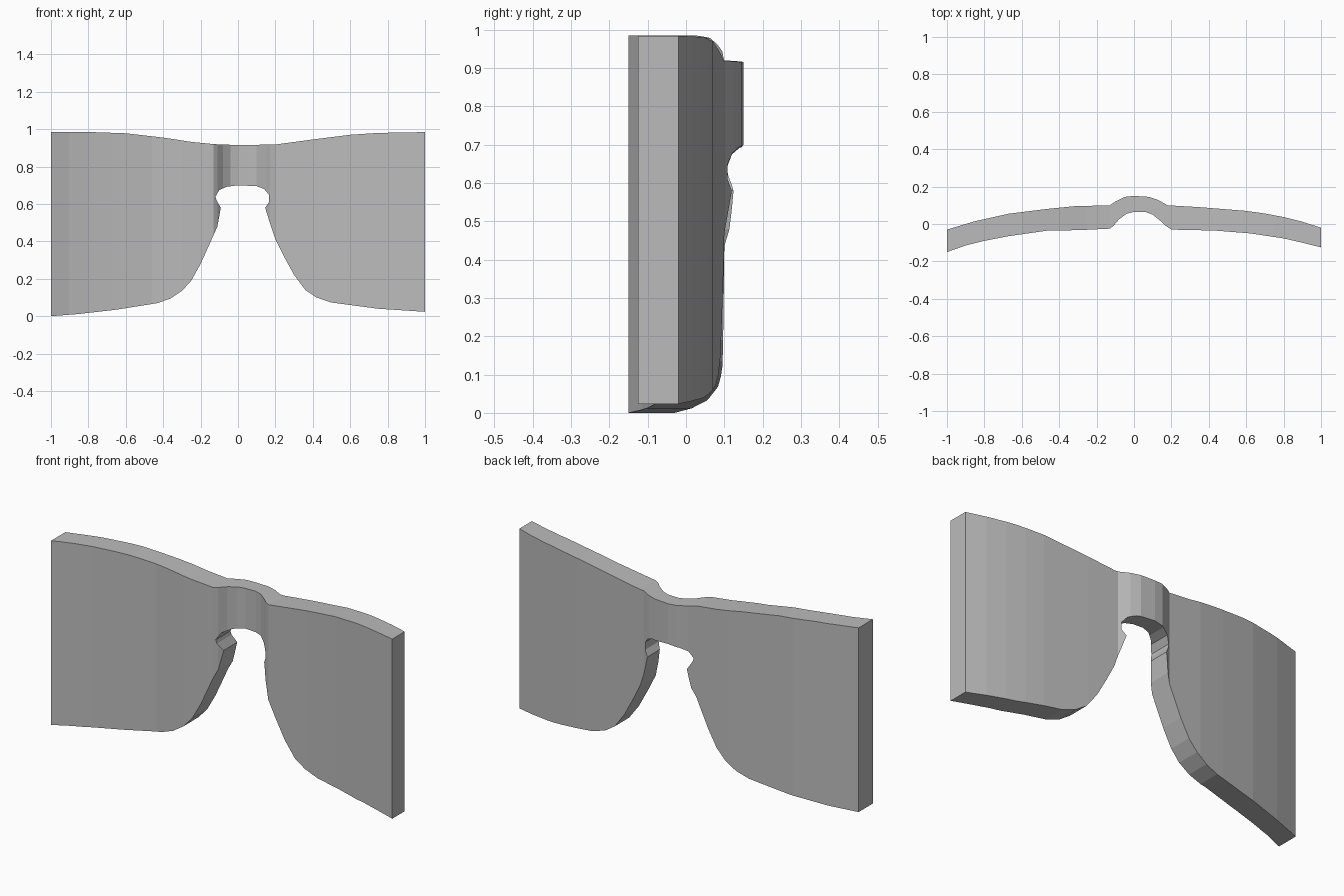
import bpy
import bmesh
from mathutils import Vector

cube = bpy.data.objects.get("Cube")
if cube:
    bpy.data.objects.remove(cube, do_unlink=True)

grey = bpy.data.materials.new("plain grey")
grey.use_nodes = True
colour = (0.5, 0.5, 0.5, 1)
grey.diffuse_color = colour
grey.node_tree.nodes["Principled BSDF"].inputs["Base Color"].default_value = colour


def extruded_profile(name, points, direction):
    """Make a closed solid by sweeping a flat outline along a direction."""
    bm = bmesh.new()
    face = bm.faces.new([bm.verts.new(p) for p in points])
    swept = bmesh.ops.extrude_face_region(bm, geom=[face])
    moved = [v for v in swept["geom"] if isinstance(v, bmesh.types.BMVert)]
    bmesh.ops.translate(bm, verts=moved, vec=Vector(direction))
    bmesh.ops.recalc_face_normals(bm, faces=bm.faces)
    mesh = bpy.data.meshes.new(name)
    bm.to_mesh(mesh)
    bm.free()
    obj = bpy.data.objects.new(name, mesh)
    bpy.context.collection.objects.link(obj)
    mesh.materials.append(grey)
    return obj


# Curved plate seen from above, with the bridge bulging backwards
front_curve = [(-1, -.15), (-.9, -.115), (-.8, -.09), (-.67, -.065), (-.46, -.035),
               (-.3, -.033), (-.13, -.025), (-.11, -.01), (-.08, .025), (-.04, .055),
               (0, .065), (.06, .065), (.1, .05), (.15, .01), (.17, -.01), (.2, -.03),
               (.43, -.035), (.62, -.05), (.8, -.077), (.9, -.1), (1, -.125)]
back_curve = [(1, -.02), (.9, .012), (.8, .037), (.7, .056), (.6, .07), (.35, .09),
              (.18, .1), (.13, .128), (.08, .145), (0, .15), (-.05, .145), (-.1, .12),
              (-.13, .1), (-.32, .095), (-.47, .08), (-.67, .055), (-.85, .015), (-1, -.03)]
plan = [(x, y, -.2) for x, y in front_curve + back_curve]
visor = extruded_profile("lens_plate", plan, (0, 0, 1.4))

# Outline seen from the front: brow line, lower edges and nose opening
brow = [(-1.1, .985), (-.8, .985), (-.6, .978), (-.4, .955), (-.25, .932), (-.13, .92),
        (0, .915), (.2, .918), (.4, .945), (.6, .97), (.75, .98), (1.1, .986)]
left_edge = [(1.1, .017), (.75, .04), (.5, .073), (.42, .1), (.36, .14), (.3, .22),
             (.24, .33), (.2, .41), (.17, .5), (.145, .58)]
nose_notch = [(.165, .61), (.165, .65), (.14, .68), (.1, .695), (0, .7), (-.06, .692),
              (-.1, .675), (-.12, .64), (-.115, .62), (-.092, .58)]
right_edge = [(-.11, .48), (-.15, .39), (-.2, .28), (-.25, .19), (-.3, .135),
              (-.36, .095), (-.43, .07), (-.65, .035), (-.85, .012), (-1, 0), (-1.1, 0)]
outline = [(x, -.4, z) for x, z in brow + left_edge + nose_notch + right_edge]
cutter = extruded_profile("outline_cutter", outline, (0, .8, 0))
cutter.hide_render = True

# Keep only the part of the curved plate inside the outline
trim = visor.modifiers.new("trim", "BOOLEAN")
trim.operation = "INTERSECT"
trim.solver = "EXACT"
trim.object = cutter
bpy.context.view_layer.objects.active = visor
bpy.ops.object.modifier_apply(modifier=trim.name)
bpy.data.objects.remove(cutter, do_unlink=True)

# Soften the gentle curves and keep the cut edges crisp
bpy.ops.object.select_all(action="DESELECT")
visor.select_set(True)
bpy.ops.object.shade_flat()
